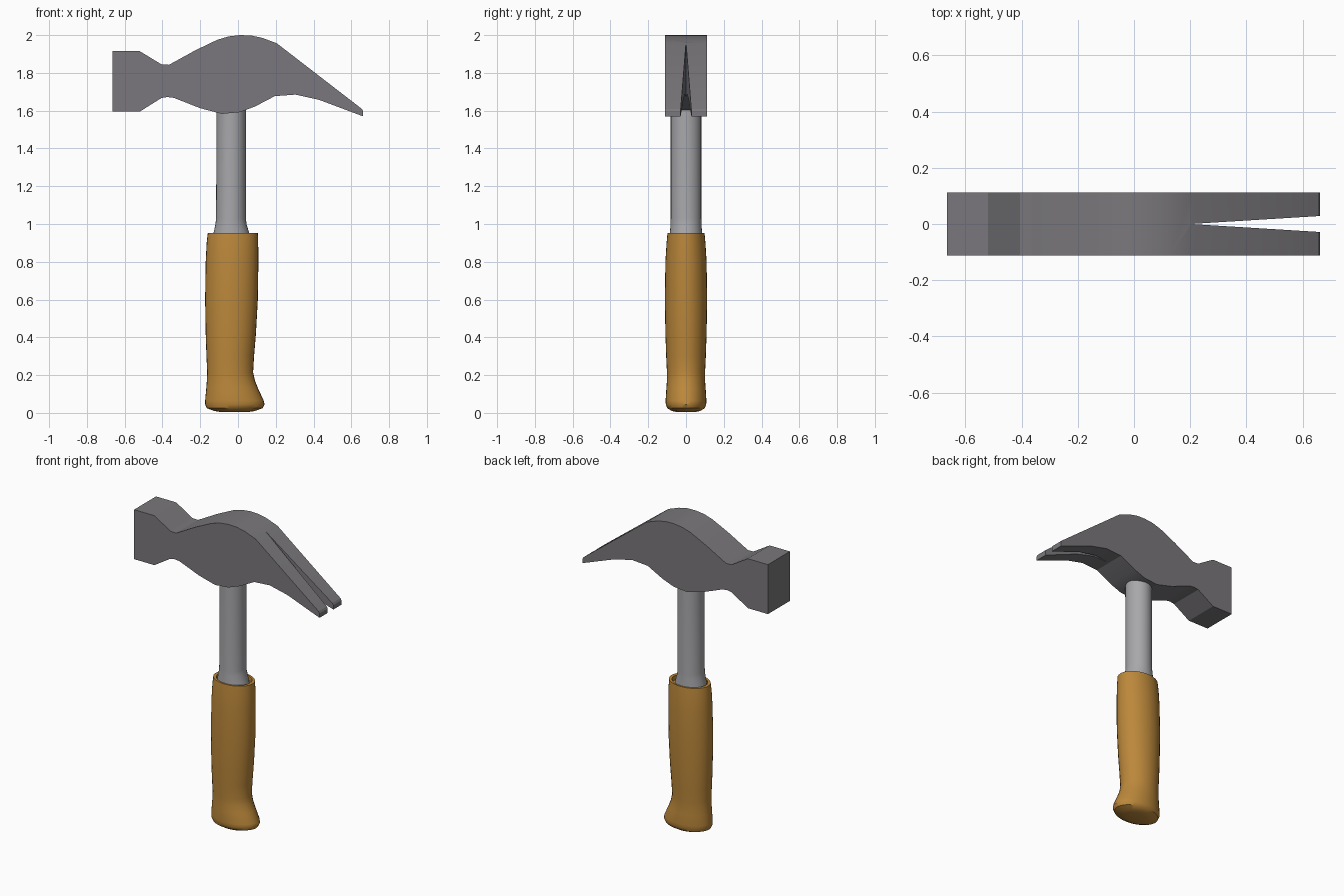
import bpy, bmesh, math

if "Cube" in bpy.data.objects:
    bpy.data.objects.remove(bpy.data.objects["Cube"])


def material(name, color):
    m = bpy.data.materials.new(name)
    m.diffuse_color = (*color, 1)
    m.use_nodes = True
    m.node_tree.nodes["Principled BSDF"].inputs["Base Color"].default_value = m.diffuse_color
    return m


steel = material("dark steel", (0.195, 0.187, 0.2))
shaft_metal = material("light grey metal", (0.39, 0.385, 0.4))
wood = material("golden brown grip", (0.5, 0.245, 0.043))


def finish(bm, name, mat, smooth=None):
    bmesh.ops.recalc_face_normals(bm, faces=bm.faces)
    me = bpy.data.meshes.new(name)
    bm.to_mesh(me)
    bm.free()
    ob = bpy.data.objects.new(name, me)
    bpy.context.collection.objects.link(ob)
    me.materials.append(mat)
    if smooth:
        bpy.ops.object.select_all(action='DESELECT')
        ob.select_set(True)
        bpy.context.view_layer.objects.active = ob
        bpy.ops.object.shade_smooth_by_angle(angle=math.radians(smooth))
    return ob


def prism(name, points, offset, mat, smooth=None):
    """Extrude a closed outline of 3D points along offset."""
    bm = bmesh.new()
    face = bm.faces.new([bm.verts.new(p) for p in points])
    out = bmesh.ops.extrude_face_region(bm, geom=[face])
    verts = [v for v in out["geom"] if isinstance(v, bmesh.types.BMVert)]
    bmesh.ops.translate(bm, verts=verts, vec=offset)
    return finish(bm, name, mat, smooth)


def loft(name, rings, mat, sides=32, smooth=40):
    """Stack elliptical rings given as (z, left x, right x, half depth)."""
    bm = bmesh.new()
    loops = []
    for z, x0, x1, ry in rings:
        cx, rx = (x0 + x1) / 2, (x1 - x0) / 2
        loops.append([bm.verts.new((cx + rx * math.cos(2 * math.pi * i / sides),
                                    ry * math.sin(2 * math.pi * i / sides), z))
                      for i in range(sides)])
    for a, b in zip(loops, loops[1:]):
        for i in range(sides):
            j = (i + 1) % sides
            bm.faces.new((a[i], a[j], b[j], b[i]))
    bm.faces.new(loops[0])
    bm.faces.new(loops[-1])
    return finish(bm, name, mat, smooth)


# Head: side outline, block face on the left and claw on the right
outline = [(-0.665, 1.915), (-0.52, 1.915), (-0.405, 1.845), (-0.365, 1.843),
           (-0.225, 1.92), (-0.11, 1.975), (-0.05, 1.993), (0.01, 2.0),
           (0.07, 1.998), (0.13, 1.985), (0.205, 1.957), (0.655, 1.61),
           (0.662, 1.598), (0.662, 1.57), (0.43, 1.657), (0.305, 1.685),
           (0.195, 1.677), (0.09, 1.622), (0.01, 1.592), (-0.085, 1.583),
           (-0.2, 1.613), (-0.34, 1.668), (-0.375, 1.672), (-0.405, 1.667),
           (-0.52, 1.595), (-0.665, 1.595)]
head = prism("hammer_head", [(x, -0.112, z) for x, z in outline],
             (0, 0.224, 0), steel)

# Claw notch: wedge cut straight down through the claw
cutter = prism("claw_notch_cutter",
               [(0.2, 0, 1.4), (0.8, -0.037, 1.4), (0.8, 0.037, 1.4)],
               (0, 0, 0.8), steel)
mod = head.modifiers.new("notch", 'BOOLEAN')
mod.operation = 'DIFFERENCE'
mod.solver = 'EXACT'
mod.object = cutter
bpy.context.view_layer.update()
bpy.ops.object.select_all(action='DESELECT')
head.select_set(True)
bpy.context.view_layer.objects.active = head
bpy.ops.object.modifier_apply(modifier="notch")
bpy.data.objects.remove(cutter)
bpy.ops.object.shade_smooth_by_angle(angle=math.radians(20))

# Shaft: round tube with a flared collar where it enters the grip
loft("shaft", [(0.91, -0.135, 0.068, 0.087), (0.95, -0.13, 0.06, 0.085),
               (1.0, -0.119, 0.045, 0.082), (1.03, -0.116, 0.042, 0.081),
               (1.66, -0.113, 0.043, 0.081)], shaft_metal)

# Grip: swelling handle with flared heel and a shallow recess at the top
loft("grip", [(0.004, -0.09, 0.05, 0.045), (0.01, -0.125, 0.09, 0.075),
              (0.025, -0.165, 0.13, 0.1), (0.045, -0.174, 0.141, 0.107),
              (0.065, -0.174, 0.136, 0.108), (0.13, -0.168, 0.106, 0.104),
              (0.17, -0.165, 0.09, 0.101), (0.215, -0.163, 0.08, 0.101),
              (0.3, -0.167, 0.085, 0.105), (0.42, -0.171, 0.095, 0.109),
              (0.6, -0.174, 0.105, 0.112), (0.8, -0.171, 0.108, 0.109),
              (0.9, -0.166, 0.107, 0.103), (0.952, -0.16, 0.105, 0.098),
              (0.952, -0.14, 0.085, 0.088), (0.925, -0.138, 0.083, 0.087)],
     wood)
